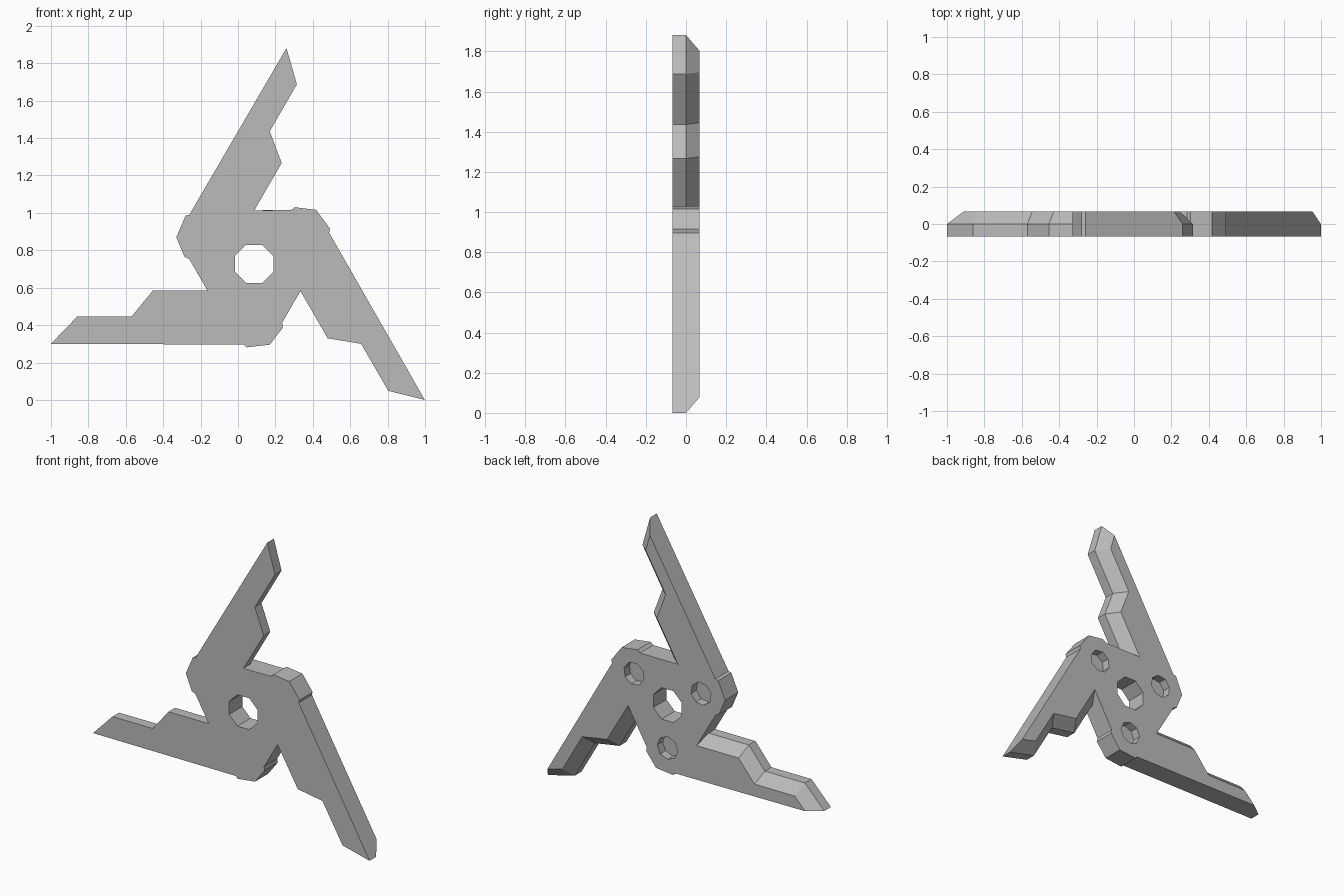
import bpy, bmesh, math
from mathutils import Vector, Matrix

cube = bpy.data.objects.get("Cube")
if cube:
    bpy.data.objects.remove(cube, do_unlink=True)

HUB = Vector((0.086, 0, 0.727))   # centre of the three-fold symmetry
HALF = 0.068                      # half thickness
BEVEL = 0.066                     # inset of the sharpened edges

steel = bpy.data.materials.new("grey steel")
steel.use_nodes = True
GREY = (0.5, 0.5, 0.5, 1)
steel.diffuse_color = GREY
steel.node_tree.nodes["Principled BSDF"].inputs["Base Color"].default_value = GREY

# One third of the outline: (x, z, back shift x, back shift z)
t = BEVEL * math.tan(math.radians(22.5))
blade = [
    (-1.0, 0.30, 0.091, 0),
    (-0.86, 0.445, t, -BEVEL),
    (-0.57, 0.445, t, -BEVEL),
    (-0.455, 0.585, t, -BEVEL),
    (-0.163, 0.585, 0.038, -BEVEL),
]
lobe = [(-0.262, 0.755), (-0.285, 0.763), (-0.33, 0.87), (-0.28, 0.985), (-0.26, 0.99)]
third = blade + [(x, z, 0, 0) for x, z in lobe]


def outline(y, inset):
    """Full outline at depth y, repeated three times around the hub."""
    ring = []
    for i in range(3):
        turn = Matrix.Rotation(math.radians(120 * i), 3, 'Y')
        for x, z, dx, dz in third:
            p = Vector((x + dx * inset, 0, z + dz * inset)) - HUB
            ring.append(turn @ p + HUB + Vector((0, y, 0)))
    return ring


def add_object(name, bm):
    bmesh.ops.recalc_face_normals(bm, faces=bm.faces)
    mesh = bpy.data.meshes.new(name)
    bm.to_mesh(mesh)
    bm.free()
    obj = bpy.data.objects.new(name, mesh)
    bpy.context.collection.objects.link(obj)
    mesh.materials.append(steel)
    return obj


# Three-bladed body: straight front half, sharpened back half
bm = bmesh.new()
rings = [[bm.verts.new(p) for p in outline(y, inset)]
         for y, inset in ((-HALF, 0), (0, 0), (HALF, 1))]
n = len(rings[0])
for a, b in zip(rings, rings[1:]):
    for i in range(n):
        j = (i + 1) % n
        bm.faces.new((a[i], a[j], b[j], b[i]))
bm.faces.new(rings[0])
bm.faces.new(rings[-1])
body = add_object("throwing_blade", bm)


def drill(name, centre, radius, y0, y1, angle):
    """Cut an eight-sided hole from y0 to y1."""
    bm = bmesh.new()
    bmesh.ops.create_cone(bm, cap_ends=True, segments=8, radius1=radius,
                          radius2=radius, depth=y1 - y0)
    turn = (Matrix.Rotation(math.radians(angle), 4, 'Y')
            @ Matrix.Rotation(math.radians(90), 4, 'X'))
    move = Matrix.Translation(centre + Vector((0, (y0 + y1) / 2, 0)))
    bmesh.ops.transform(bm, matrix=move @ turn, verts=bm.verts)
    cutter = add_object(name, bm)
    cutter.hide_render = True
    mod = body.modifiers.new(name, 'BOOLEAN')
    mod.operation = 'DIFFERENCE'
    mod.solver = 'EXACT'
    mod.object = cutter
    return cutter


# Centre hole goes through, lobe holes are shallow pockets in the back
cutters = [drill("centre_hole", HUB, 0.111, -0.2, 0.2, 22.5)]
for i in range(3):
    a = math.radians(30 + 120 * i)
    centre = HUB + Vector((math.cos(a), 0, math.sin(a))) * 0.28
    cutters.append(drill("lobe_pocket", centre, 0.074, HALF - 0.055, 0.2, 30 + 120 * i))

# Bake the cuts and drop the cutters
bpy.context.view_layer.update()
baked = bpy.data.meshes.new_from_object(
    body.evaluated_get(bpy.context.evaluated_depsgraph_get()))
body.modifiers.clear()
body.data = baked
for cutter in cutters:
    bpy.data.objects.remove(cutter, do_unlink=True)
